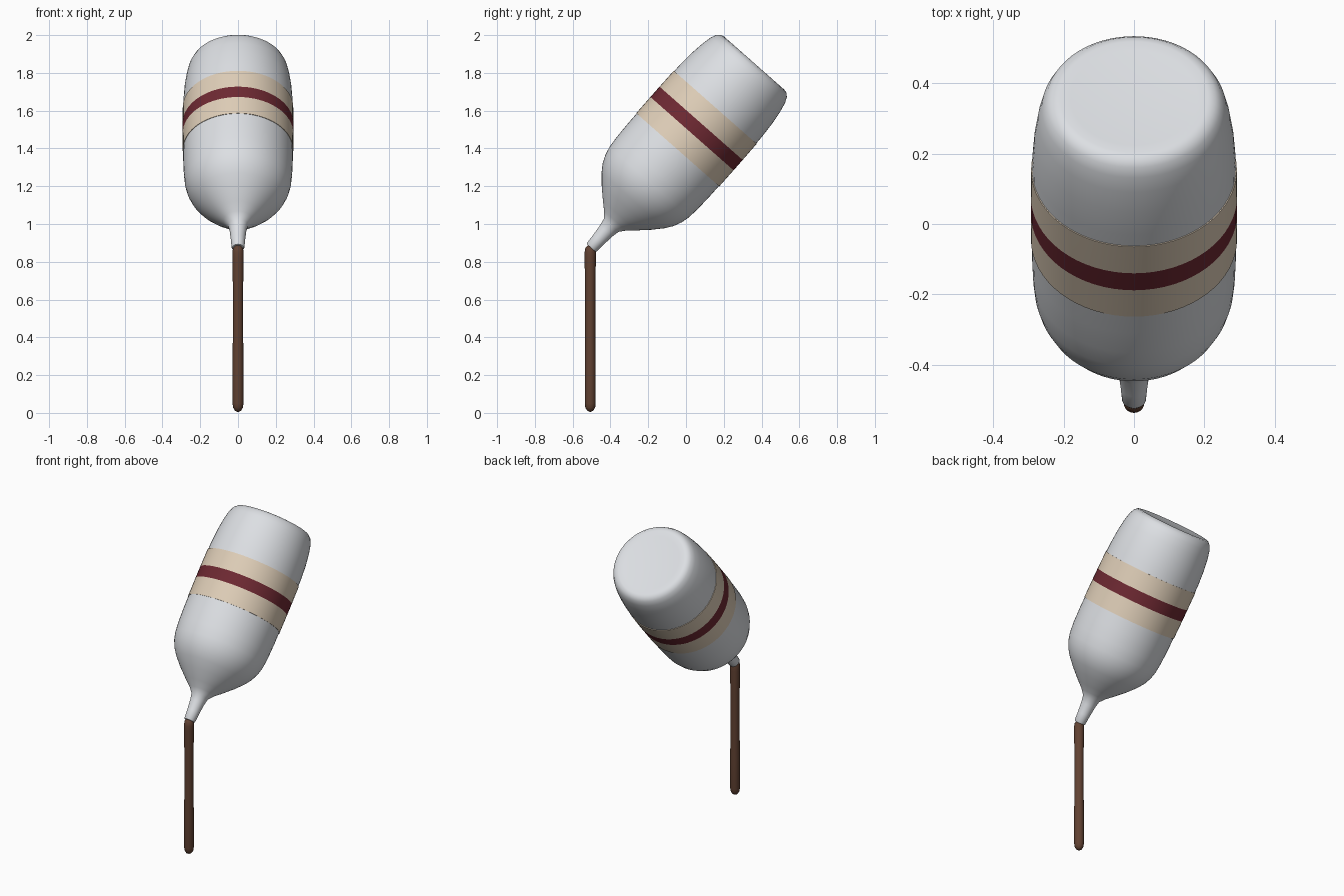
import bpy, bmesh, math

if "Cube" in bpy.data.objects:
    bpy.data.objects.remove(bpy.data.objects["Cube"])

def material(name, rgb):
    m = bpy.data.materials.new(name)
    m.diffuse_color = (*rgb, 1)
    m.use_nodes = True
    m.node_tree.nodes["Principled BSDF"].inputs["Base Color"].default_value = m.diffuse_color
    return m

WHITE = material("bottle_white", (0.72, 0.74, 0.77))
CREAM = material("label_cream", (0.74, 0.62, 0.48))
RED = material("stripe_dark_red", (0.155, 0.022, 0.032))
BROWN = material("sauce_brown", (0.12, 0.054, 0.032))
TILT = math.radians(-41.4)
TIP = (0, -0.502, 0.873)

def lathe(name, profile, mats, rule=None, segs=64, loc=(0, 0, 0), tilt=0, angle=35):
    """Spin (radius, height) pairs about the local z axis."""
    bm = bmesh.new()
    rings = []
    for r, z in profile:
        if r == 0:
            rings.append([bm.verts.new((0, 0, z))])
        else:
            rings.append([bm.verts.new((r * math.cos(2 * math.pi * i / segs),
                                        r * math.sin(2 * math.pi * i / segs), z))
                          for i in range(segs)])
    for a, b in zip(rings, rings[1:]):
        for i in range(segs):
            j = (i + 1) % segs
            quad = [a[i % len(a)], a[j % len(a)], b[j % len(b)], b[i % len(b)]]
            f = bm.faces.new(list(dict.fromkeys(quad)))
            if rule:
                f.material_index = rule(f.calc_center_median().z)
    bmesh.ops.recalc_face_normals(bm, faces=bm.faces)
    me = bpy.data.meshes.new(name)
    bm.to_mesh(me)
    bm.free()
    for m in mats:
        me.materials.append(m)
    ob = bpy.data.objects.new(name, me)
    bpy.context.collection.objects.link(ob)
    ob.location = loc
    ob.rotation_euler.x = tilt
    bpy.ops.object.select_all(action='DESELECT')
    ob.select_set(True)
    bpy.context.view_layer.objects.active = ob
    bpy.ops.object.shade_smooth_by_angle(angle=math.radians(angle))
    return ob

# squeeze bottle: nozzle tip, neck, shoulder, body, rounded base
lathe("bottle", [(0, 0), (0.03, 0), (0.034, 0.006), (0.038, 0.06), (0.044, 0.12),
                 (0.052, 0.16), (0.078, 0.192), (0.118, 0.228), (0.175, 0.283),
                 (0.222, 0.335), (0.25, 0.375), (0.27, 0.42), (0.281, 0.465),
                 (0.287, 0.53), (0.29, 0.62), (0.291, 0.84), (0.289, 1.04),
                 (0.283, 1.13), (0.273, 1.205), (0.262, 1.255), (0.249, 1.284),
                 (0.231, 1.301), (0.21, 1.305), (0.18, 1.302), (0, 1.296)],
      [WHITE], loc=TIP, tilt=TILT)

# wrap-around label with a central stripe
lathe("label", [(0.288, 0.693), (0.293, 0.693), (0.2935, 0.807), (0.2935, 0.88),
                (0.2925, 0.993), (0.286, 0.993)],
      [CREAM, RED], rule=lambda z: int(0.81 < z < 0.875), loc=TIP, tilt=TILT)

# poured stream of sauce with rounded ends
lathe("sauce_stream", [(0, 0.004), (0.016, 0.012), (0.026, 0.028), (0.029, 0.05),
                       (0.029, 0.25), (0.027, 0.45), (0.027, 0.65), (0.03, 0.82),
                       (0.03, 0.85), (0.026, 0.872), (0.015, 0.885), (0, 0.888)],
      [BROWN], segs=20, loc=(0, -0.507, 0), angle=60)
